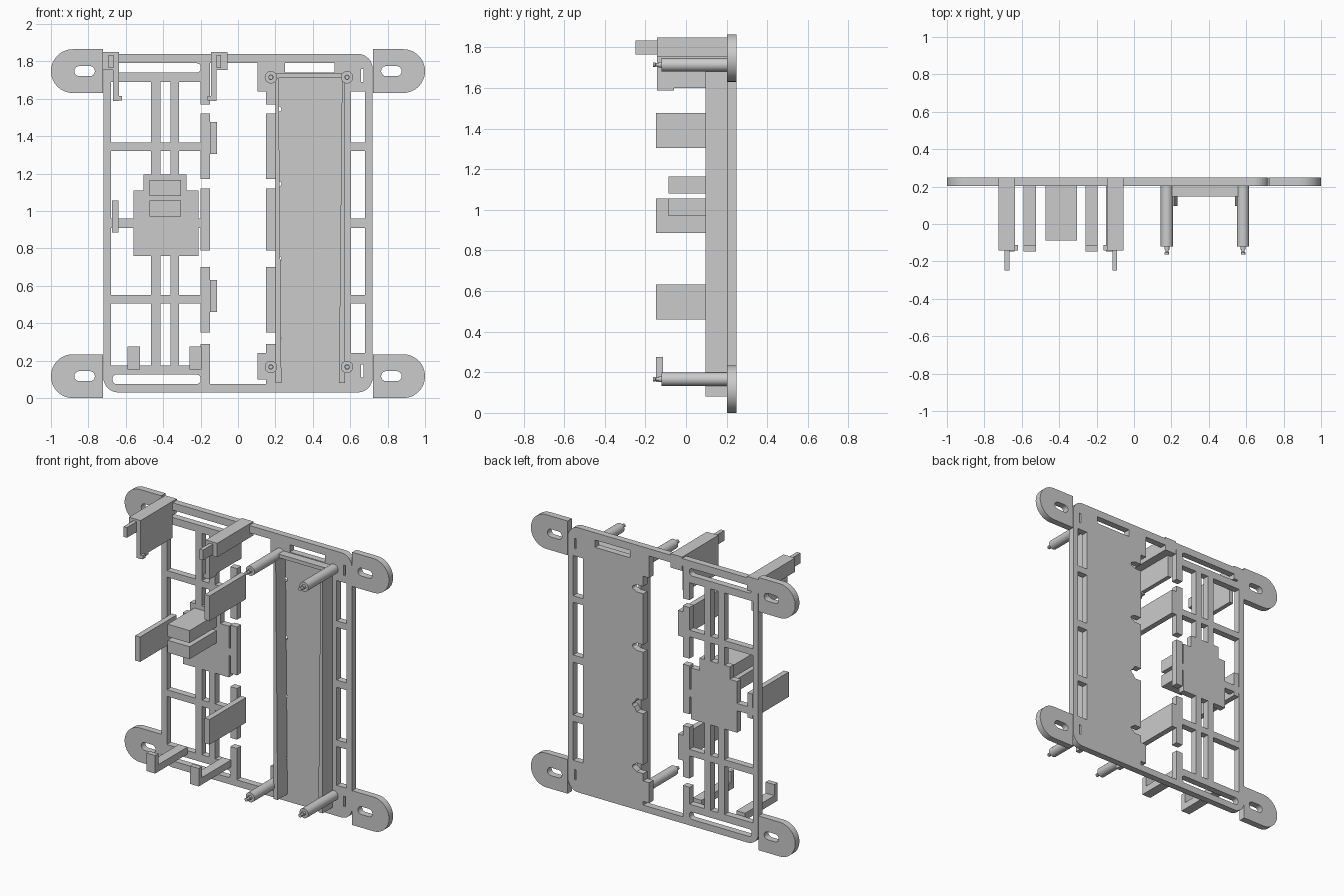
import bpy, bmesh, math
from mathutils import Matrix, Vector

if "Cube" in bpy.data.objects:
    bpy.data.objects.remove(bpy.data.objects["Cube"])

Y0, Y1 = 0.203, 0.248          # front and back of the base plate


def add(name, bm):
    bmesh.ops.recalc_face_normals(bm, faces=bm.faces)
    me = bpy.data.meshes.new(name)
    bm.to_mesh(me)
    bm.free()
    ob = bpy.data.objects.new(name, me)
    bpy.context.collection.objects.link(ob)
    return ob


def prism(name, loops, y0=Y0, y1=Y1):
    """Extrude an x-z outline (first loop) with holes (other loops) along y."""
    cu = bpy.data.curves.new(name, 'CURVE')
    cu.dimensions, cu.fill_mode = '2D', 'BOTH'
    cu.extrude = (y1 - y0) / 2
    for pts in loops:
        sp = cu.splines.new('POLY')
        sp.points.add(len(pts) - 1)
        for p, (x, z) in zip(sp.points, pts):
            p.co = (x, z, 0, 1)
        sp.use_cyclic_u = True
        sp.use_smooth = False
    ob = bpy.data.objects.new(name, cu)
    bpy.context.collection.objects.link(ob)
    ob.rotation_euler.x = math.pi / 2
    ob.location.y = (y0 + y1) / 2
    bpy.ops.object.select_all(action='DESELECT')
    bpy.context.view_layer.objects.active = ob
    ob.select_set(True)
    bpy.ops.object.convert(target='MESH')
    return ob


def boxes(name, specs, mirror_x=None):
    """Join boxes given as x0, x1, y0, y1, z0, z1."""
    bm = bmesh.new()
    for x0, x1, y0, y1, z0, z1 in specs:
        if mirror_x is not None:
            x0, x1 = 2 * mirror_x - x1, 2 * mirror_x - x0
        m = Matrix.Translation(((x0 + x1) / 2, (y0 + y1) / 2, (z0 + z1) / 2))
        m = m @ Matrix.Diagonal((x1 - x0, y1 - y0, z1 - z0, 1))
        bmesh.ops.create_cube(bm, size=1, matrix=m)
    return add(name, bm)


def arc(cx, cz, r, a0, a1, n=8):
    return [(cx + r * math.cos(math.radians(a0 + (a1 - a0) * i / n)),
             cz + r * math.sin(math.radians(a0 + (a1 - a0) * i / n))) for i in range(n + 1)]


def rrect(x0, z0, x1, z1, r):
    return (arc(x1 - r, z1 - r, r, 0, 90) + arc(x0 + r, z1 - r, r, 90, 180)
            + arc(x0 + r, z0 + r, r, 180, 270) + arc(x1 - r, z0 + r, r, 270, 360))


def rect(x0, z0, x1, z1):
    return [(x0, z0), (x1, z0), (x1, z1), (x0, z1)]


# Base plate: rounded outline with windows
gaps = [(0.29, 0.35), (0.70, 0.79), (1.12, 1.17), (1.52, 1.57)]
rows = [(0.175, 0.505), (0.55, 0.91), (0.96, 1.32), (1.365, 1.69)]
holes = [rrect(-0.67, 0.075, -0.2, 0.125, 0.02), rrect(-0.67, 1.74, -0.2, 1.79, 0.02),
         rect(0.25, 1.74, 0.515, 1.79),
         rect(0.657, 1.69, 0.67, 1.76), rect(0.657, 0.11, 0.67, 0.18)]
# left column, around the stepped centre pad
holes += [rect(-0.68, 0.175, -0.465, 0.505), rect(-0.68, 1.365, -0.465, 1.69),
          [(-0.68, 0.55), (-0.465, 0.55), (-0.465, 0.76), (-0.56, 0.76), (-0.56, 0.91), (-0.68, 0.91)],
          [(-0.68, 0.96), (-0.56, 0.96), (-0.56, 1.11), (-0.505, 1.11), (-0.505, 1.195),
           (-0.465, 1.195), (-0.465, 1.32), (-0.68, 1.32)]]
# narrow column between the twin uprights
for a, b in [rows[0], (0.55, 0.76), (1.195, 1.32), rows[3]]:
    holes.append(rect(-0.415, a, -0.36, b))
# right-hand ladder
for a, b in [(0.24, 0.505), rows[1], rows[2], (1.365, 1.64)]:
    holes.append(rect(0.605, a, 0.68, b))
# large middle opening, running through the strip gaps on both sides
inner = [[(-0.315, 0.175), (-0.315, 0.505)],
         [(-0.315, 0.55), (-0.315, 0.76), (-0.21, 0.76), (-0.21, 0.91)],
         [(-0.21, 0.96), (-0.21, 1.11), (-0.275, 1.11), (-0.275, 1.195), (-0.315, 1.195), (-0.315, 1.32)],
         [(-0.315, 1.365), (-0.315, 1.69)]]
mid = [(-0.15, 0.075)]
for (g0, g1), (w0, w1), pts in zip(gaps, rows, inner):
    mid += [(-0.15, g0), (-0.2, g0), (-0.2, w0)] + pts + [(-0.2, w1), (-0.2, g1), (-0.15, g1)]
mid += [(-0.15, 1.79), (0.105, 1.79), (0.105, 1.64), (0.15, 1.64)]
for g0, g1 in reversed(gaps):
    c = (g0 + g1) / 2
    mid += [(0.15, g1), (0.2, g1)] + arc(0.217, c, 0.015, 90, -90) + [(0.2, g0), (0.15, g0)]
mid += [(0.15, 0.24), (0.105, 0.24), (0.105, 0.1), (0.15, 0.1), (0.15, 0.075)]
holes.append(mid)
prism("base_plate", [rrect(-0.72, 0.03, 0.72, 1.84, 0.08)] + holes)

# Slotted mounting ears
for side in (-1, 1):
    for zc in (0.117, 1.748):
        out = [(0.722, zc - 0.117)] + arc(0.883, zc, 0.117, -90, 90, 24) + [(0.722, zc + 0.117)]
        slot = arc(0.848, zc, 0.027, -90, 90) + arc(0.792, zc, 0.027, 90, 270)
        ear = prism("mounting_ear", [[(side * x, z) for x, z in l] for l in (out, slot)])
        bpy.ops.object.shade_smooth_by_angle()

# Channel walls on the large panel
prism("channel_wall_left", [[(0.2, 0.08), (0.232, 0.08), (0.217, 1.71), (0.2, 1.71)]], 0.097, Y0)
prism("channel_wall_right", [[(0.54, 0.08), (0.573, 0.08), (0.573, 1.71), (0.556, 1.71)]], 0.097, Y0)
boxes("channel_end", [(0.2, 0.573, 0.148, Y0, 1.71, 1.735)])

# Standoff posts with snap pins
profile = [(0, -0.163), (0.012, -0.163), (0.012, -0.152), (0.008, -0.148), (0.008, -0.135),
           (0.014, -0.135), (0.014, -0.12), (0.033, -0.12), (0.033, Y0), (0, Y0)]
for x in (0.176, 0.583):
    for z in (0.166, 1.715):
        bm = bmesh.new()
        vs = [bm.verts.new((x + r, y, z)) for r, y in profile]
        es = [bm.edges.new(p) for p in zip(vs, vs[1:])]
        bmesh.ops.spin(bm, geom=vs + es, cent=(x, 0, z), axis=(0, 1, 0),
                       angle=2 * math.pi, steps=28)
        bmesh.ops.remove_doubles(bm, verts=bm.verts, dist=1e-5)
        post = add("standoff_post", bm)
        bpy.ops.object.select_all(action='DESELECT')
        bpy.context.view_layer.objects.active = post
        post.select_set(True)
        bpy.ops.object.shade_smooth_by_angle()

# Support blocks on the centre pad
for z in (0.97, 1.08):
    boxes("support_block", [(-0.472, -0.305, -0.087, Y0, z, z + 0.085)])

# Upright side guides
boxes("side_guide", [(-0.675, -0.638, -0.147, Y1, 0.885, 1.055)])
for z in (0.46, 1.305):
    boxes("side_guide", [(-0.15, -0.112, -0.147, Y1, z, z + 0.172)])

# Lower hooks
for x in (-0.59, -0.26):
    boxes("lower_hook", [(x, x + 0.066, -0.147, Y0, 0.152, 0.2),
                         (x, x + 0.066, -0.147, -0.113, 0.2, 0.275)])

# Upper latches: arm, release tab, side web and barb
for m in (None, -0.391):
    boxes("upper_latch", [(-0.725, -0.637, -0.143, Y1, 1.755, 1.85),
                          (-0.692, -0.666, -0.248, -0.143, 1.765, 1.835),
                          (-0.667, -0.637, -0.143, Y0, 1.6, 1.755),
                          (-0.667, -0.637, -0.143, -0.06, 1.587, 1.6),
                          (-0.637, -0.62, -0.143, -0.113, 1.59, 1.615)], m)
